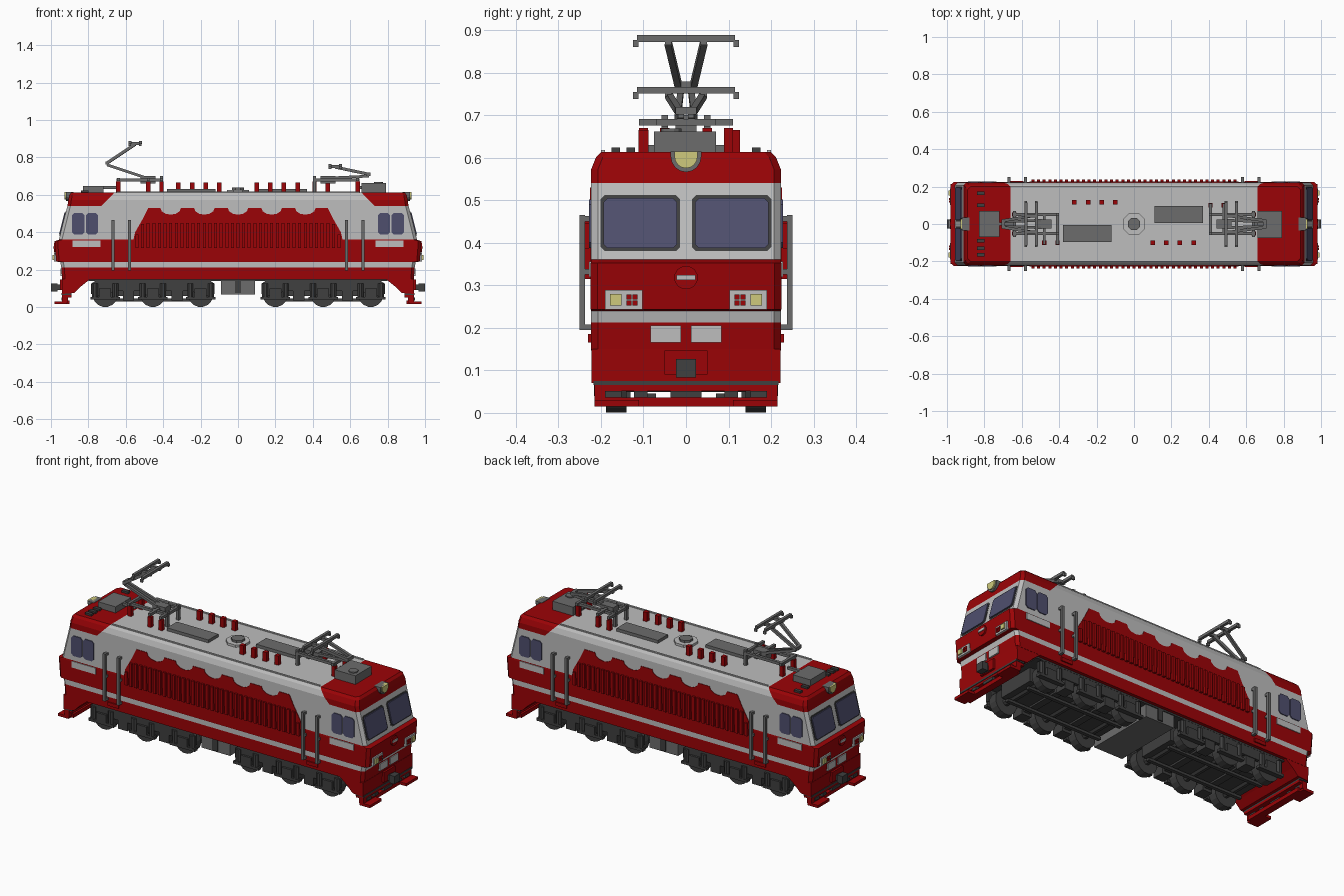
import bpy, bmesh
from math import pi, sin, cos
from mathutils import Vector, Matrix

cube = bpy.data.objects.get("Cube")
if cube:
    bpy.data.objects.remove(cube, do_unlink=True)


def material(name, r, g, b):
    m = bpy.data.materials.new(name)
    m.use_nodes = True
    m.diffuse_color = (r, g, b, 1)
    m.node_tree.nodes["Principled BSDF"].inputs["Base Color"].default_value = (r, g, b, 1)
    return m


RED = material("red paint", .33, .001, .002)
LIGHT = material("light grey paint", .51, .51, .51)
MID = material("mid grey metal", .15, .15, .15)
DARK = material("dark grey metal", .05, .05, .05)
GLASS = material("blue glass", .078, .078, .155)
LAMP = material("yellow lamp", .62, .59, .2)
SIDES = (-1, 1)
parts = {}


def part(name, mat):
    return parts.setdefault(name, (bmesh.new(), mat))[0]


def box(name, mat, x, y, z):
    """Box from three (low, high) ranges."""
    lo, hi = Vector((x[0], y[0], z[0])), Vector((x[1], y[1], z[1]))
    size = [abs(v) for v in hi - lo]
    bmesh.ops.create_cube(part(name, mat), size=1,
                          matrix=Matrix.Translation((lo + hi) / 2) @ Matrix.Diagonal((*size, 1)))


def rod(name, mat, a, b, r, sides=4):
    a, b = Vector(a), Vector(b)
    d = b - a
    turn = d.to_track_quat('Z', 'Y').to_matrix().to_4x4() @ Matrix.Rotation(pi / sides, 4, 'Z')
    bmesh.ops.create_cone(part(name, mat), cap_ends=True, segments=sides, radius1=r, radius2=r,
                          depth=d.length, matrix=Matrix.Translation((a + b) / 2) @ turn)


def plate(name, mat, pts, push):
    """Flat outline thickened along the push vector."""
    bm = part(name, mat)
    f = bm.faces.new([bm.verts.new(p) for p in pts])
    ext = bmesh.ops.extrude_face_region(bm, geom=[f], use_keep_orig=True)["geom"]
    bmesh.ops.translate(bm, vec=push, verts=[v for v in ext if isinstance(v, bmesh.types.BMVert)])


def cut_corners(a0, a1, b0, b1, c):
    return [(a0 + c, b0), (a1 - c, b0), (a1, b0 + c), (a1, b1 - c),
            (a1 - c, b1), (a0 + c, b1), (a0, b1 - c), (a0, b0 + c)]


# Body shell: stacked cut-corner rings (height, half length, half width)
RINGS = [(.147, .94, .223), (.212, .945, .223), (.24, .95, .223), (.243, .972, .224), (.352, .98, .224),
         (.36, .957, .223), (.54, .912, .223), (.572, .907, .223), (.6, .902, .212), (.613, .89, .2)]
body = part("body_shell", [RED, LIGHT])
rows = [[body.verts.new((x, y, z)) for x, y in cut_corners(-hx, hx, -hy, hy, .016)] for z, hx, hy in RINGS]
body.faces.new(rows[0])
body.faces.new(rows[-1])
for low, high in zip(rows, rows[1:]):
    for i in range(8):
        j = (i + 1) % 8
        body.faces.new((low[i], low[j], high[j], high[i]))
for s in SIDES:
    bmesh.ops.bisect_plane(body, geom=body.verts[:] + body.edges[:] + body.faces[:],
                           plane_co=(s * .66, 0, .613), plane_no=(s * .073, 0, .07))
for f in body.faces:
    c = f.calc_center_median()
    red_roof = c.z > .54 and (abs(c.x) - .66) * .073 + (c.z - .613) * .07 > 0
    grey = .212 < c.z < .24 or (c.z > .36 and not red_roof)
    f.material_index = int(grey)

# Scalloped side panel with grille slats
edge = [(-.56, .355), (-.55, .40), (-.51, .47), (-.48, .53)]
for k in range(-2, 3):
    edge += [(k * .18 - .055 * cos(a * pi / 6), .53 - .036 * sin(a * pi / 6)) for a in range(7)]
edge += [(-x, z) for x, z in reversed(edge[:4])]
for s in SIDES:
    plate("scalloped_panel", RED, [(x, s * .22, z) for x, z in edge], (0, s * .006, 0))
    for i in range(37):
        x = -.54 + i * .03
        top = min(.45, .35 + (.56 - abs(x)) * 1.9)
        box("grille_slats", RED, (x - .008, x + .008), (s * .222, s * .237), (.315, top))

# Cab ends
for e in SIDES:
    def face_x(z):
        return e * (.957 - (z - .36) * .045 / .18)

    for s in SIDES:
        for name, mat, grow, out in (("windscreen_frame", DARK, .007, .004), ("windscreen", GLASS, 0, .009)):
            pts = cut_corners(.021 - grow, .194 + grow, .387 - grow, .505 + grow, .01)
            plate(name, mat, [(face_x(z) - e * .002, s * y, z) for y, z in pts], (e * out, 0, 0))
        # Lamp clusters
        box("lamp_panel", LIGHT, (e * .96, e * .983), (s * .102, s * .19), (.243, .289))
        box("headlamp", LAMP, (e * .97, e * .991), (s * .152, s * .179), (.252, .279))
        for y in (.12, .134):
            for z in (.258, .272):
                box("tail_lamp", RED, (e * .97, e * .988), (s * (y - .006), s * (y + .006)), (z - .006, z + .006))
        box("nose_plate", LIGHT, (e * .935, e * .95), (s * .012, s * .083), (.166, .206))
        # Cab side windows, side plate, handrails and step
        for x0, x1 in ((.748, .814), (.82, .888)):
            plate("side_window", GLASS,
                  [(e * x, s * .22, z) for x, z in cut_corners(x0, x1, .388, .502, .012)], (0, s * .008, 0))
        box("side_plate", LIGHT, (e * .735, e * .885), (s * .222, s * .228), (.32, .356))
        for x in (.58, .667):
            box("handrail", MID, (e * (x - .008), e * (x + .008)), (s * .237, s * .25), (.195, .465))
            for z in (.20, .33, .455):
                box("handrail", MID, (e * (x - .008), e * (x + .008)), (s * .22, s * .24), (z - .005, z + .008))
        box("door_step", RED, (e * .59, e * .66), (s * .2, s * .23), (.165, .185))
        for y0, y1 in ((0, .036), (.09, .122), (.152, .19)):
            box("pilot_step", DARK, (e * .91, e * .945), (s * y0, s * y1), (.036, .052))
        box("pilot_foot", RED, (e * .915, e * .98), (s * .11, s * .215), (.015, .03))
        box("pilot_bracket", RED, (e * .91, e * .94), (s * .19, s * .215), (.025, .07))
    # Nose emblem
    rod("nose_emblem", RED, (e * .97, 0, .318), (e * .985, 0, .318), .028, 12)
    box("emblem_bar", LIGHT, (e * .98, e * .989), (-.022, .022), (.312, .324))
    # Skirt, pilot and coupler
    skirt = [(.79, .15), (.84, .11), (.875, .075), (.94, .07), (.942, .15)]
    plate("end_skirt", RED, [(e * x, -.222, z) for x, z in skirt], (0, .444, 0))
    box("skirt_strip", DARK, (e * .89, e * .943), (-.218, .218), (.065, .075))
    box("pilot", RED, (e * .89, e * .94), (-.212, .212), (.052, .066))
    box("pilot_base", RED, (e * .90, e * .94), (-.19, .19), (.015, .036))
    box("coupler_frame", RED, (e * .93, e * .953), (-.05, .05), (.09, .147))
    box("coupler", DARK, (e * .93, e * .98), (-.016, .016), (.09, .12))
    box("coupler", DARK, (e * .965, e * 1.0), (-.024, .024), (.083, .127))
    # Roof headlight, flush with the roof
    for name, mat, r, x0, x1 in (("roof_lamp_housing", MID, .036, .88, .919), ("roof_lamp", LAMP, .027, .895, .927)):
        arc = [(r * cos(a * pi / 8), .602 - r * sin(a * pi / 8)) for a in range(9)]
        plate(name, mat, [(e * x0, y, z) for y, z in arc + [(-r, .615), (r, .615)]], (e * (x1 - x0), 0, 0))

# Bogies
for e in SIDES:
    mid = e * .455
    box("bogie_core", DARK, (mid - .31, mid + .31), (-.11, .11), (.06, .14))
    for s in SIDES:
        frame = [(-.33, .125), (-.30, .145), (.30, .145), (.33, .125), (.33, .07), (.28, .06),
                 (.20, .085), (.06, .085), (.03, .06), (-.03, .06), (-.06, .085), (-.20, .085),
                 (-.28, .06), (-.33, .07)]
        plate("bogie_frame", DARK, [(mid + x, s * .188, z) for x, z in frame], (0, s * .016, 0))
        box("brake_rod", DARK, (mid - .30, mid + .30), (s * .07, s * .09), (.03, .045))
        for x in (-.13, .13):
            box("brake_block", DARK, (mid + x - .03, mid + x + .03), (s * .13, s * .2), (.035, .085))
            box("bogie_beam", DARK, (mid + x - .02, mid + x + .02), (0, s * .19), (.05, .10))
    for x in (-.255, 0, .255):
        rod("axle", DARK, (mid + x, -.19, .068), (mid + x, .19, .068), .02, 8)
        for s in SIDES:
            rod("wheel", DARK, (mid + x, s * .14, .068), (mid + x, s * .188, .068), .068, 16)
            box("axle_box", DARK, (mid + x - .032, mid + x + .032), (s * .19, s * .216), (.04, .1))
            for d in (-.055, .055):
                rod("spring", DARK, (mid + x + d, s * .2, .055), (mid + x + d, s * .2, .125), .017, 8)
                box("spring_seat", DARK, (mid + x + d - .024, mid + x + d + .024),
                    (s * .19, s * .216), (.04, .055))

# Underframe and equipment box
box("underframe", DARK, (-.80, .80), (-.205, .205), (.138, .149))
box("equipment_box", MID, (-.09, .09), (-.2, .2), (.068, .145))
for s in SIDES:
    box("equipment_latch", DARK, (-.015, .015), (s * .195, s * .207), (.075, .145))

# Roof equipment
box("roof_unit_left", MID, (.66, .79), (-.075, .07), (.61, .662))
box("roof_unit_right", MID, (-.83, -.72), (-.07, .07), (.61, .648))
rod("roof_unit_fan", MID, (.75, -.035, .66), (.75, -.035, .668), .025, 12)
for y in (-.165, -.13, -.09, .1, .165):
    box("roof_vent", DARK, (-.84, -.80), (y - .01, y + .01), (.61, .624))
box("roof_louvre", MID, (-.38, -.12), (-.095, -.005), (.61, .63))
box("roof_louvre", MID, (.11, .37), (.005, .095), (.61, .63))
rod("roof_hatch", LIGHT, (0, 0, .61), (0, 0, .626), .064, 8)
rod("hatch_fan", MID, (0, 0, .62), (0, 0, .638), .036, 8)
for e in SIDES:
    for x in (.10, .172, .245, .32):
        y = -.1 if e > 0 else .115
        box("roof_insulator", RED, (e * x - .012, e * x + .012), (y - .012, y + .012), (.61, .665))
    box("roof_gutter", LIGHT, (-.65, .65), (e * .19, e * .2), (.61, .618))


# Pantographs
def pantograph(name, e, elbow_z, head_x, head_z):
    def p(x, y, z):
        return (e * x, y, z)

    for s in SIDES:
        rod(name, MID, p(.40, s * .05, .68), p(.65, s * .05, .68), .011)
        rod(name, MID, p(.70, s * .018, elbow_z), p(head_x, s * .042, head_z - .01), .011)
        rod(name, MID, p(.49, s * .02, .69), p(.70, s * .012, elbow_z - .01), .01)
        rod(name, MID, p(.41, s * .05, .61), p(.41, s * .05, .70), .011)
        hx = head_x + s * .028
        rod(name, MID, p(hx, -.115, head_z), p(hx, .115, head_z), .011)
        for t in SIDES:
            box(name, MID, (e * hx - .007, e * hx + .007), (t * .112, t * .124), (head_z - .02, head_z - .004))
        rod(name, MID, p(head_x - .035, s * .042, head_z - .006),
            p(head_x + .035, s * .042, head_z - .006), .011)
    for x, y in ((.41, .1), (.48, .1), (.64, .05), (.64, -.05)):
        box("pantograph_insulator", RED, (e * x - .011, e * x + .011), (e * y - .011, e * y + .011), (.61, .67))
    for x in (.41, .48):
        rod(name, MID, p(x, -e * .06, .683), p(x, e * .11, .683), .011)
    rod(name, MID, p(.64, -.07, .683), p(.64, .07, .683), .011)
    rod(name, MID, p(.70, -.025, elbow_z), p(.70, .025, elbow_z), .013)
    box(name, MID, (e * .44, e * .52), (-.025, .025), (.66, .70))
    rod("roof_busbar", MID, p(.64, 0, .64), p(.73, 0, .64), .011)


pantograph("pantograph_raised", -1, .77, .55, .88)
pantograph("pantograph_folded", 1, .71, .52, .758)

# Turn every part into an object
for name, (bm, mats) in parts.items():
    bmesh.ops.recalc_face_normals(bm, faces=bm.faces)
    mesh = bpy.data.meshes.new(name)
    for m in mats if isinstance(mats, list) else [mats]:
        mesh.materials.append(m)
    bm.to_mesh(mesh)
    bm.free()
    bpy.context.collection.objects.link(bpy.data.objects.new(name, mesh))
